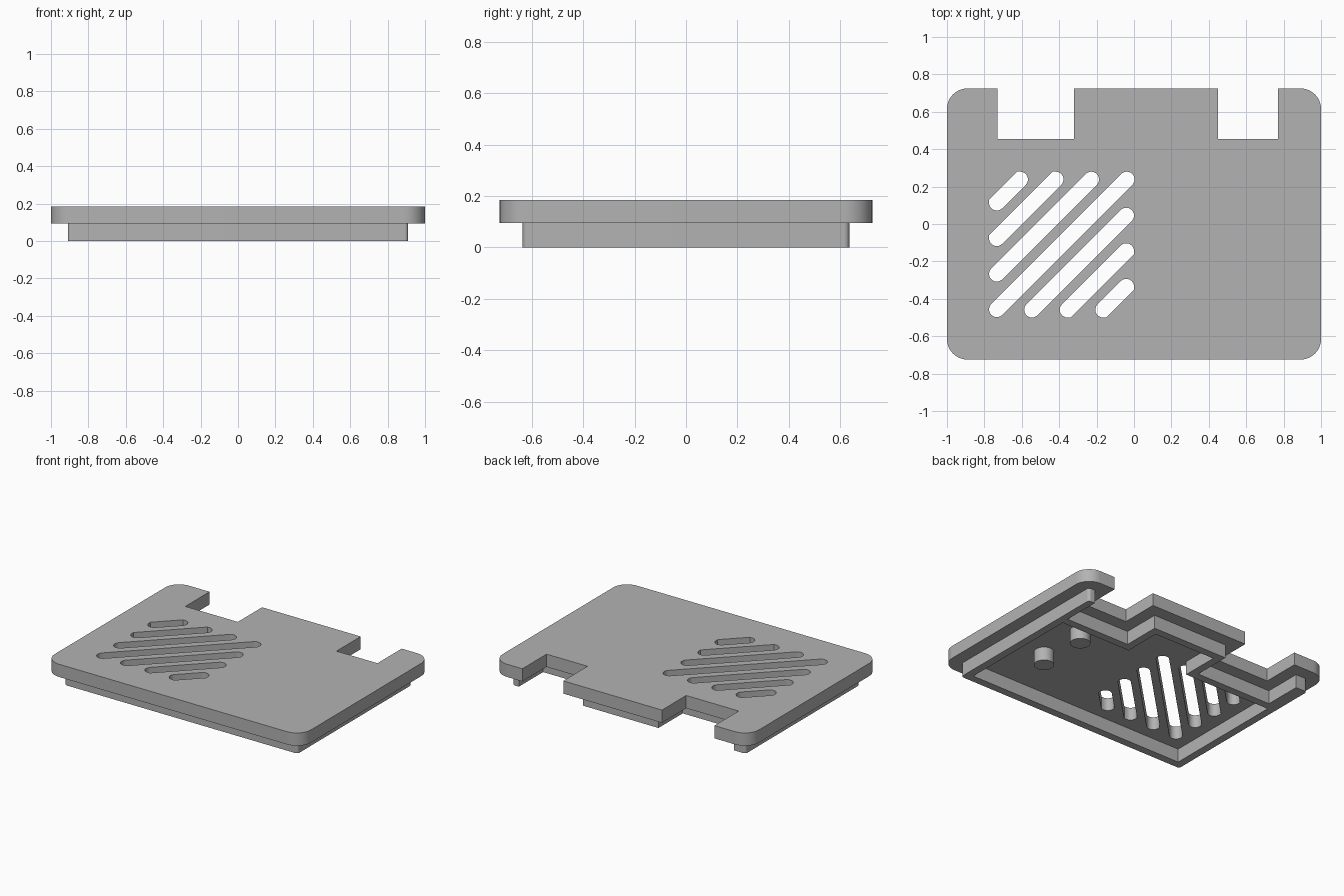
import bpy
import math
from mathutils import Vector
from mathutils.geometry import convex_hull_2d

cube = bpy.data.objects.get("Cube")
if cube:
    bpy.data.objects.remove(cube, do_unlink=True)

HALF_X, HALF_Y, CORNER = 1.0, 0.725, 0.11
LIP_TOP, TOP = 0.095, 0.185
INSET, WALL = 0.09, 0.055

grey = bpy.data.materials.new("plain_grey")
grey.use_nodes = True
colour = (0.45, 0.45, 0.45, 1)
grey.diffuse_color = colour
grey.node_tree.nodes["Principled BSDF"].inputs["Base Color"].default_value = colour


def arc(cx, cy, r, start, sweep, steps):
    angles = [math.radians(start + sweep * i / steps) for i in range(steps + 1)]
    return [(cx + r * math.cos(a), cy + r * math.sin(a)) for a in angles]


def outline(d):
    """Plate outline with two rear notches, offset inwards by d."""
    x, y, n, r = HALF_X - d, HALF_Y - d, 0.455 - d, CORNER - d
    pts = arc(r - x, r - y, r, 180, 90, 10) + arc(x - r, r - y, r, 270, 90, 10)
    pts += arc(x - r, y - r, r, 0, 90, 10)
    for right, left in ((0.77 + d, 0.45 - d), (-0.32 + d, -0.73 - d)):
        pts += [(right, y), (right, n), (left, n), (left, y)]
    return pts + arc(r - x, y - r, r, 90, 90, 10)


def vent(k):
    """Diagonal slot number k, with squared outer corners on the short ones."""
    r, c = 0.0415, 0.277 + 0.19 * k
    x0, x1, y0, y1 = -0.775, 0.0, -0.5, 0.28
    side = r * math.sqrt(2)
    if k >= 0:
        low, high = (x0 + r, x0 + r + c), (y1 - r - c, y1 - r)
        corners = [(x0, x0 + c + side), (y1 - c - side, y1)]
    else:
        low, high = (y0 + r - c, y0 + r), (x1 - r, x1 - r + c)
        corners = [(y0 - c + side, y0), (x1, x1 + c - side)]
    pts = arc(*low, r, 135, 180, 12) + arc(*high, r, -45, 180, 12)
    if abs(k) >= 2:
        pts += corners
    return [pts[i] for i in convex_hull_2d([Vector(p) for p in pts])]


def slab(name, loops, z0, z1):
    """Extrude an outline, with any further loops as holes."""
    curve = bpy.data.curves.new(name, "CURVE")
    curve.dimensions, curve.fill_mode = "2D", "BOTH"
    curve.extrude = (z1 - z0) / 2
    for loop in loops:
        spline = curve.splines.new("POLY")
        spline.points.add(len(loop) - 1)
        for point, (x, y) in zip(spline.points, loop):
            point.co = (x, y, 0, 1)
        spline.use_cyclic_u = True
    obj = bpy.data.objects.new(name, curve)
    obj.location.z = (z0 + z1) / 2
    bpy.context.collection.objects.link(obj)
    finish(obj, convert=True)


def finish(obj, convert=False):
    bpy.ops.object.select_all(action="DESELECT")
    obj.select_set(True)
    bpy.context.view_layer.objects.active = obj
    if convert:
        bpy.ops.object.convert(target="MESH")
        obj = bpy.context.object
    obj.data.materials.clear()
    obj.data.materials.append(grey)
    bpy.ops.object.shade_smooth_by_angle(angle=math.radians(30))


# Cover plate with diagonal vents
slab("cover_plate", [outline(0)] + [vent(k) for k in range(-3, 4)], LIP_TOP, TOP)

# Locating lip: follows the plate outline, notches included
d = INSET + WALL
x, y, n = HALF_X - d, HALF_Y - d, 0.455 - d
inner = [(-x, -y), (x, -y), (x, n), (0.45 - d, n), (0.45 - d, y),
         (-0.32 + d, y), (-0.32 + d, n), (-x, n)]
slab("locating_lip", [outline(INSET), inner], 0, LIP_TOP)

# Two round posts under the plate
for name, post_y in (("front_post", -0.18), ("rear_post", 0.18)):
    bpy.ops.mesh.primitive_cylinder_add(vertices=32, radius=0.065, depth=LIP_TOP,
                                        location=(0.6, post_y, LIP_TOP / 2))
    post = bpy.context.object
    post.name = name
    finish(post)
